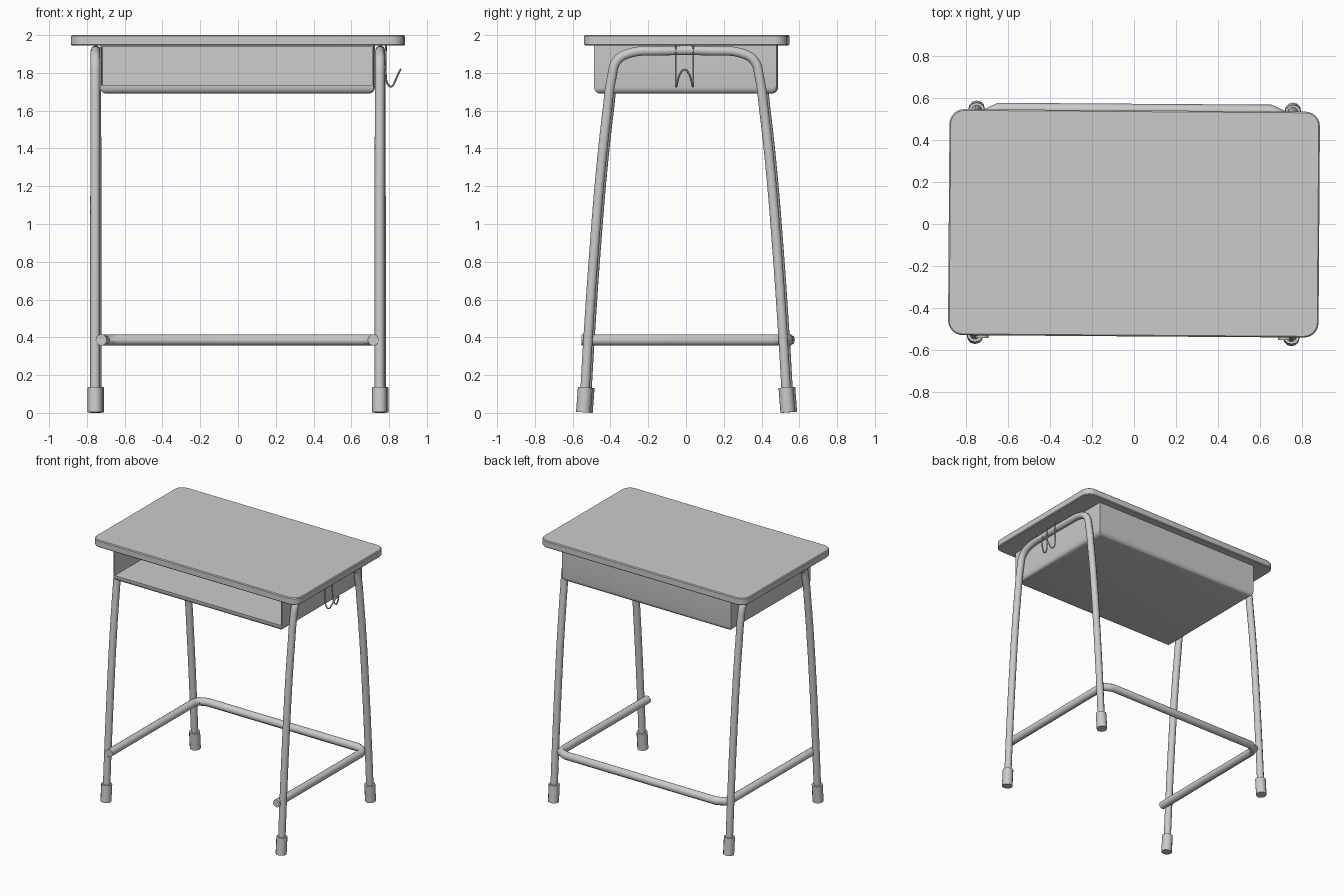
import bpy, bmesh, math
from mathutils import Matrix

cube = bpy.data.objects.get("Cube")
if cube:
    bpy.data.objects.remove(cube, do_unlink=True)

GREY = (0.6, 0.6, 0.6, 1)
grey = bpy.data.materials.new("plain_grey")
grey.use_nodes = True
grey.diffuse_color = GREY
grey.node_tree.nodes["Principled BSDF"].inputs["Base Color"].default_value = GREY

# The desk stands very slightly turned
PLACE = Matrix.Translation((0, 0.003, 0)) @ Matrix.Rotation(math.radians(-0.4), 4, "Z")


def finish(name, mesh, angle=35):
    mesh.transform(PLACE)
    mesh.materials.clear()
    mesh.materials.append(grey)
    obj = bpy.data.objects.new(name, mesh)
    bpy.context.collection.objects.link(obj)
    bpy.ops.object.select_all(action="DESELECT")
    obj.select_set(True)
    bpy.context.view_layer.objects.active = obj
    bpy.ops.object.shade_smooth_by_angle(angle=math.radians(angle))
    return obj


def from_bmesh(name, bm):
    mesh = bpy.data.meshes.new(name)
    bmesh.ops.recalc_face_normals(bm, faces=bm.faces)
    bm.to_mesh(mesh)
    bm.free()
    return finish(name, mesh)


def box(x0, x1, y0, y1, z0, z1):
    bm = bmesh.new()
    bmesh.ops.create_cube(bm, size=1)
    bmesh.ops.scale(bm, vec=(x1 - x0, y1 - y0, z1 - z0), verts=bm.verts)
    bmesh.ops.translate(bm, vec=((x0 + x1) / 2, (y0 + y1) / 2, (z0 + z1) / 2), verts=bm.verts)
    return bm


def tube(name, points, radius, smooth=True, steps=8, sides=3):
    """Round capped tube along a path, as a mesh."""
    curve = bpy.data.curves.new(name + "_path", "CURVE")
    curve.dimensions = "3D"
    curve.bevel_depth = radius
    curve.bevel_resolution = sides
    curve.resolution_u = steps
    curve.use_fill_caps = True
    spline = curve.splines.new("BEZIER")
    spline.bezier_points.add(len(points) - 1)
    for bp, p in zip(spline.bezier_points, points):
        bp.co = p
        bp.handle_left_type = bp.handle_right_type = "AUTO" if smooth else "VECTOR"
    temp = bpy.data.objects.new(name + "_path", curve)
    bpy.context.collection.objects.link(temp)
    graph = bpy.context.evaluated_depsgraph_get()
    mesh = bpy.data.meshes.new_from_object(temp.evaluated_get(graph))
    mesh.name = name
    bpy.data.objects.remove(temp, do_unlink=True)
    return finish(name, mesh, 50)


# Table top: rounded corners, narrow chamfered rims
bm = box(-0.882, 0.882, -0.538, 0.538, 1.945, 2.0)
corners = [e for e in bm.edges if abs(e.verts[0].co.z - e.verts[1].co.z) > 0.01]
bmesh.ops.bevel(bm, geom=corners, offset=0.07, segments=6, profile=0.5, affect="EDGES")
rims = [e for e in bm.edges if abs(e.verts[0].co.z - e.verts[1].co.z) < 0.001]
bmesh.ops.bevel(bm, geom=rims, offset=0.006, segments=1, affect="EDGES")
from_bmesh("table_top", bm)

# Storage tray: rounded underside, hollowed out from the front
bm = box(-0.728, 0.722, -0.485, 0.48, 1.69, 1.946)
under = [e for e in bm.edges if all(v.co.z < 1.7 for v in e.verts)]
bmesh.ops.bevel(bm, geom=under, offset=0.035, segments=4, profile=0.5, affect="EDGES")
bm.normal_update()
front = min(bm.faces, key=lambda f: f.normal.y)
bmesh.ops.inset_region(bm, faces=[front], thickness=0.014)
bottom_of_hollow = bmesh.ops.extrude_discrete_faces(bm, faces=[front])["faces"][0]
bmesh.ops.translate(bm, vec=(0, 0.95, 0), verts=bottom_of_hollow.verts)
from_bmesh("storage_tray", bm)

# Bent leg frames, one per side, with rubber feet
half = [(0.538, 0.02), (0.516, 0.4), (0.48, 0.92), (0.448, 1.3), (0.415, 1.6),
        (0.392, 1.77), (0.363, 1.865), (0.29, 1.906), (0.15, 1.916)]
for side, sx in (("left", 1), ("right", -1)):
    x = sx * 0.753
    path = [(x, -y, z) for y, z in half] + [(x, y, z) for y, z in reversed(half)]
    tube(side + "_leg_frame", path, 0.026, steps=5)
    for end, sy in (("front", -1), ("back", 1)):
        foot = [(x, sy * 0.541, 0.003), (x, sy * 0.531, 0.135)]
        tube(f"{side}_{end}_foot", foot, 0.039, smooth=False, steps=1, sides=4)

# Foot rail: a U open to the front with clipped corners
rail = [(0.72, -0.55), (0.72, 0.46), (0.705, 0.515), (0.645, 0.54)]
path = [(x, y, 0.386) for x, y in rail] + [(-x, y, 0.386) for x, y in reversed(rail)]
tube("foot_rail", path, 0.03, smooth=False, steps=1)

# Bag hook: bent wire on the left side
wire = [(0.783, 0.046, 1.945), (0.783, 0.046, 1.78), (0.793, 0.046, 1.74), (0.81, 0.044, 1.727),
        (0.831, 0.037, 1.755), (0.848, 0.023, 1.795)]
path = [(x, -y, z) for x, y, z in wire] + [(0.861, 0, 1.818)] + [(x, y, z) for x, y, z in reversed(wire)]
tube("bag_hook", [(x, y - 0.005, z) for x, y, z in path], 0.005, steps=4, sides=1)
